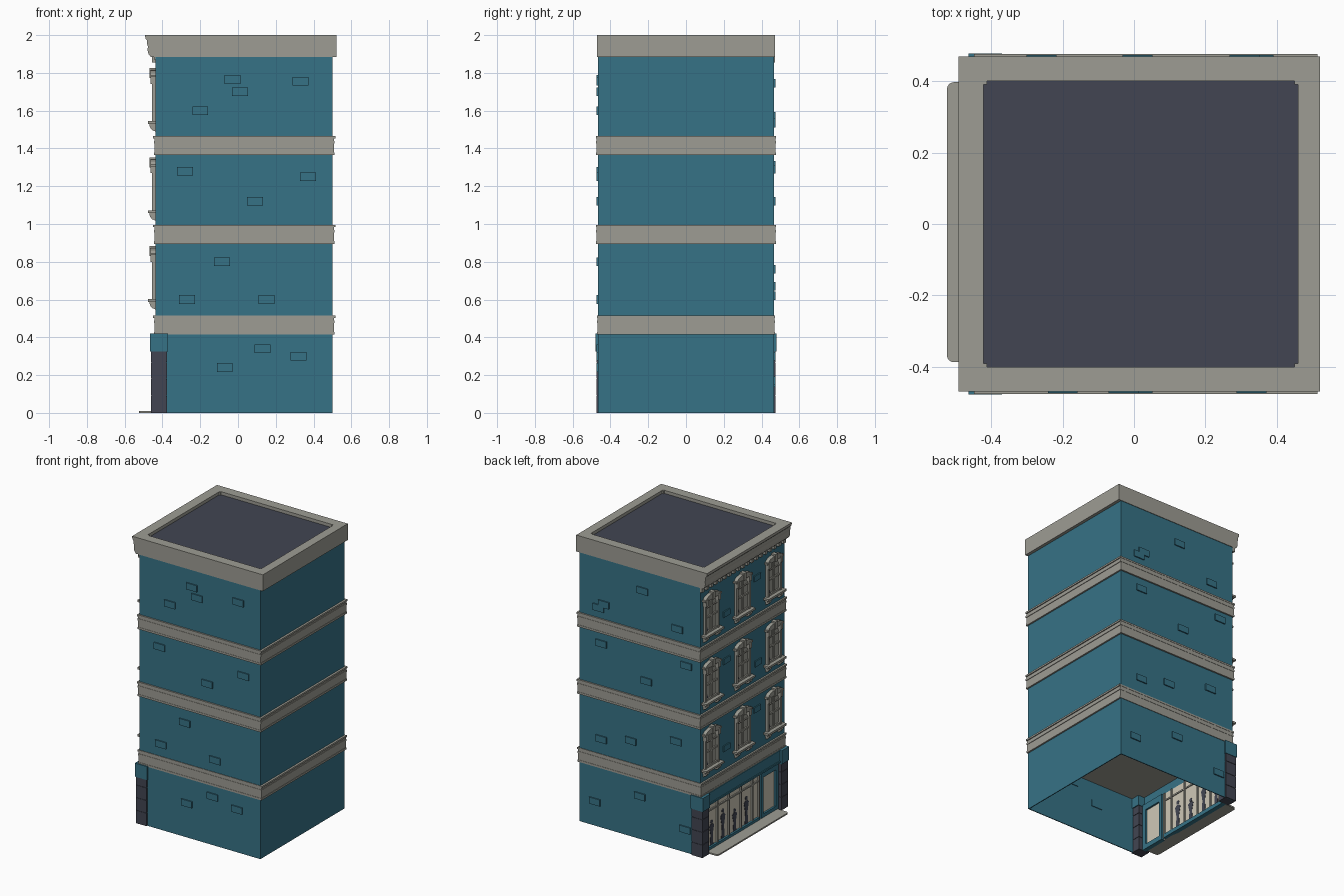
import bpy, bmesh, math
from mathutils import Vector

if "Cube" in bpy.data.objects:
    bpy.data.objects.remove(bpy.data.objects["Cube"])


def mat(name, r, g, b):
    m = bpy.data.materials.new(name)
    m.diffuse_color = (r, g, b, 1)
    m.use_nodes = True
    m.node_tree.nodes["Principled BSDF"].inputs["Base Color"].default_value = m.diffuse_color
    return m


TEAL = mat("teal_brick", .037, .17, .24)
GREY = mat("stone_grey", .34, .335, .295)
NAVY = mat("dark_slate", .054, .06, .084)
CREAM = mat("cream_glass", .62, .58, .47)


def finish(name, bm, m):
    bmesh.ops.recalc_face_normals(bm, faces=bm.faces[:])
    me = bpy.data.meshes.new(name)
    bm.to_mesh(me)
    bm.free()
    me.materials.append(m)
    ob = bpy.data.objects.new(name, me)
    bpy.context.collection.objects.link(ob)
    return ob


def add_box(bm, b):
    x0, x1, y0, y1, z0, z1 = b
    vs = bmesh.ops.create_cube(bm, size=1)["verts"]
    for v in vs:
        v.co = Vector(((x0 + x1) / 2 + v.co.x * (x1 - x0),
                       (y0 + y1) / 2 + v.co.y * (y1 - y0),
                       (z0 + z1) / 2 + v.co.z * (z1 - z0)))


def add_prism(bm, pts, axis, a, b):
    """Extrude a 2D outline along x (pts=y,z), y (pts=x,z) or z (pts=x,y)."""
    def co(p, d):
        return {"x": (d, p[0], p[1]), "y": (p[0], d, p[1]), "z": (p[0], p[1], d)}[axis]
    lo = [bm.verts.new(co(p, a)) for p in pts]
    hi = [bm.verts.new(co(p, b)) for p in pts]
    bm.faces.new(lo)
    bm.faces.new(hi[::-1])
    n = len(pts)
    for i in range(n):
        bm.faces.new((lo[i], lo[(i + 1) % n], hi[(i + 1) % n], hi[i]))


def build(name, m, boxes=(), prisms=()):
    bm = bmesh.new()
    for b in boxes:
        add_box(bm, b)
    for p in prisms:
        add_prism(bm, *p)
    return finish(name, bm, m)


def arc(cx, cy, r, a0, a1, n=8):
    return [(cx + r * math.cos(math.radians(a0 + (a1 - a0) * i / n)),
             cy + r * math.sin(math.radians(a0 + (a1 - a0) * i / n))) for i in range(n + 1)]


L, R, W = -.437, .5, .466          # facade plane, rear plane, half width

# main walls: solid upper floors, open-bottomed shop below
build("upper_walls", TEAL, [(L, R, -W, W, .405, 1.9)])
build("shop_walls", TEAL, [(L, R, -W, -W + .006, 0, .41), (L, R, W - .006, W, 0, .41),
                           (R - .006, R, -W, W, 0, .41)])
build("shop_ceiling", GREY, [(L, R - .006, -W + .006, W - .006, .395, .405)])

# stone bands between floors
bands = []
for z, w in ((.415, .47), (.895, .477), (1.365, .477)):
    bands += [(L - .006, .508, -w + .002, w - .002, z, z + .1),
              (L - .012, .515, -w, w, z + .088, z + .1),
              (L - .008, .512, -w, w, z + .06, z + .074),
              (L - .008, .511, -w, w, z, z + .014)]
build("floor_bands", GREY, bands)

# parapet rim, corner posts and sunken roof
build("parapet", GREY, [(-.455, -.422, -.47, .47, 1.885, 2), (.46, .522, -.47, .47, 1.885, 2),
                        (-.422, .46, -.47, -.402, 1.885, 2), (-.422, .46, .402, .47, 1.885, 2)]
      + [(x, x + .01, y, y + .01, 1.96, 1.998) for x in (-.422, .45) for y in (-.402, .392)])
build("roof", NAVY, [(-.424, .462, -.404, .404, 1.89, 1.978)])

# moulded cornice on the facade with dentils below
cornice = [(-.44, 1.885), (-.462, 1.885), (-.474, 1.9), (-.479, 1.92), (-.477, 1.94),
           (-.482, 1.955), (-.482, 1.972), (-.49, 1.98), (-.492, 2), (-.44, 2)]
build("cornice", GREY, prisms=[(cornice, "y", -.47, .47)])
build("dentils", GREY, [(-.455, L, -.455 + i * .05, -.43 + i * .05, 1.855, 1.886) for i in range(19)]
      + [(-.446, L, -W, W, 1.872, 1.886)])

# windows: three per floor
glass, frames, prisms, shades = [], [], [], []
for z in (.6, 1.07, 1.542):
    for y in (-.335, .01, .355):
        hw = .078
        top = z + .235
        glass.append((L - .003, L, y - hw, y + hw, z, top))
        for s in (-1, 1):
            a, b = sorted((y + s * hw, y + s * (hw - .018)))
            frames.append((-.455, L, a, b, z, top))                                # jambs
            c = y + s * .066
            frames.append((-.464, L, c - .013, c + .013, top - .035, top + .01))    # hood ends
            prisms.append(([(L, z - .012), (-.47, z - .012), (-.466, z - .03),
                            (-.455, z - .045), (L, z - .052)], "y", c - .013, c + .013))
        frames += [(-.448, L, y - .006, y + .006, z, top),                         # muntins
                   (-.449, L, y - hw, y + hw, z + .108, z + .12),
                   (-.447, L, y - hw, y + hw, z + .175, z + .182),
                   (-.45, L, y - hw, y + hw, z, z + .016),
                   (-.476, L, y - .1, y + .1, z - .012, z + .002),                 # sill
                   (-.455, L, y - .085, y + .085, z - .03, z - .012),
                   (-.468, L, y - .014, y + .014, top - .005, top + .048)]         # keystone
        prisms.append(([(y + .092, top), (y + .092, top + .012)]
                       + [(y + .08 * math.cos(t * math.pi / 8), top + .012 + .026 * math.sin(t * math.pi / 8))
                          for t in range(9)]
                       + [(y - .092, top + .012), (y - .092, top)], "x", -.462, L))
        shades.append(([(y + .056, z + .016), (y + .03, z + .016), (y + .056, z + .075)],
                       "x", L - .005, L - .003))
build("window_panes", GREY, glass)
build("window_frames", GREY, frames, prisms)
build("window_shadows", NAVY, prisms=shades)

# shop pilasters: slate courses with teal caps
cour, caps = [], []
for s in (-1, 1):
    a, b = sorted((s * .4, s * .475))
    for i in range(4):
        z0 = (0, .093, .182, .27)[i]
        z1 = (.09, .179, .267, .325)[i]
        cour.append((-.46, -.377, a, b, z0, z1))
    cour.append((-.457, -.38, a + .003, b - .003, 0, .325))
    caps.append((-.465, -.37, a - .003, b + .003, .325, .42))
build("pilasters", NAVY, cour)
build("pilaster_caps", TEAL, caps)

# shop front: lintel, glazing, mullions, door
build("shop_lintel", TEAL, [(-.45, -.42, -.4, .4, .335, .418), (-.456, -.42, -.4, .4, .335, .347)])
build("shop_glass", CREAM, [(-.425, -.42, -.4, .4, .01, .34)])
mull = [(-.436, -.412, y - .006, y + .006, .02, .335) for y in (.394, .27, .14, .01, -.12, -.19)]
mull += [(-.434, -.414, -.19, .4, .275, .285)]
build("shop_mullions", GREY, mull)
build("shop_sill", TEAL, [(-.44, -.408, -.19, .4, 0, .028)])
build("shop_door_frame", TEAL, [(-.438, -.408, -.235, -.21, 0, .335), (-.438, -.408, -.4, -.37, 0, .335),
                                (-.438, -.408, -.37, -.235, .29, .335), (-.438, -.408, -.37, -.235, 0, .035)])

# display figures seen through the glass (thin silhouettes)
figs = []
for y, h in ((.325, .2), (.2, .23), (.07, .18), (-.06, .22)):
    figs.append(([(y - .018, .028), (y + .018, .028), (y + .012, h * .5), (y + .026, h * .8),
                  (y + .012, h * .87), (y - .012, h * .87), (y - .026, h * .8), (y - .012, h * .5)],
                 "x", -.427, -.418))
    figs.append((arc(y, h * .95, .014, 0, 315, 7), "x", -.427, -.418))
build("display_figures", NAVY, prisms=figs)

# rounded doorstep slab
step = ([(-.43, -.388)] + [(-.43, .398)] + arc(-.505, .378, .02, 90, 180)
        + arc(-.505, -.368, .02, 180, 270))
build("doorstep", GREY, prisms=[(step, "z", 0, .01)])

# raised bricks: (centre x, centre z) per side wall
back = [(0.01, 1.745), (.31, 1.57), (.35, 1.535), (-.26, 1.55), (.33, 1.29), (-.02, 1.12), (-.33, 1.31),
        (.33, .62), (.1, .67), (-.25, .76), (.38, .17), (.03, .3), (-.32, .16)]
front = [(-.03, 1.765), (.01, 1.7), (.33, 1.755), (-.2, 1.6), (-.28, 1.28), (.09, 1.12), (.37, 1.25),
         (-.085, .8), (-.27, .6), (.15, .6), (-.07, .24), (.13, .34), (.32, .3)]
bricks = []
for s, group in ((1, back), (-1, front)):
    for x, z in group:
        a, b = sorted((s * .455, s * .474))
        bricks.append((x - .042, x + .042, a, b, z - .023, z + .023))
for y, z in ((-.16, 1.72), (.18, 1.6), (.18, 1.27), (-.17, 1.12), (-.16, .8), (.18, .66)):
    bricks.append((-.445, -.43, y - .035, y + .035, z - .02, z + .02))
build("raised_bricks", TEAL, bricks)
